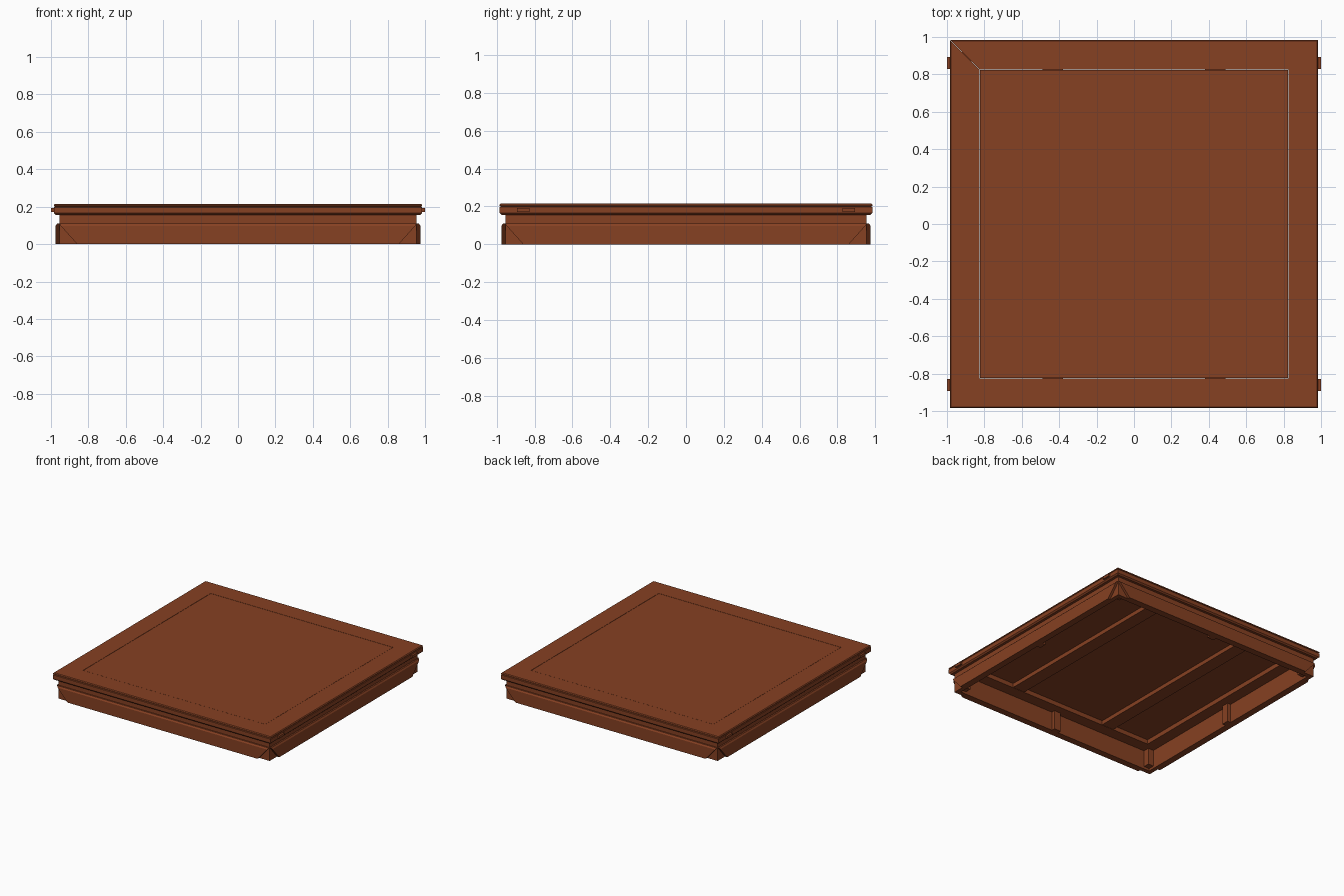
import bpy, bmesh
from math import pi
from mathutils import Matrix, Vector

cube = bpy.data.objects.get("Cube")
if cube:
    bpy.data.objects.remove(cube, do_unlink=True)

wood = bpy.data.materials.new("reddish_brown_wood")
wood.use_nodes = True
COLOUR = (0.24, 0.052, 0.016, 1)
wood.diffuse_color = COLOUR
wood.node_tree.nodes["Principled BSDF"].inputs["Base Color"].default_value = COLOUR

SIDES = {"front": 0, "left": 1, "back": 2, "right": 3}


def finish(name, bm):
    bmesh.ops.recalc_face_normals(bm, faces=bm.faces[:])
    mesh = bpy.data.meshes.new(name)
    bm.to_mesh(mesh)
    bm.free()
    mesh.materials.append(wood)
    obj = bpy.data.objects.new(name, mesh)
    bpy.context.collection.objects.link(obj)
    return obj


def box(name, lo, hi, turn=0):
    """Box between two corners, turned about z by quarter turns."""
    lo, hi = Vector(lo), Vector(hi)
    bm = bmesh.new()
    bmesh.ops.create_cube(bm, size=1)
    size = Matrix.Diagonal(hi - lo).to_4x4()
    place = Matrix.Rotation(turn * pi / 2, 4, "Z") @ Matrix.Translation((lo + hi) / 2)
    bmesh.ops.transform(bm, matrix=place @ size, verts=bm.verts[:])
    return finish(name, bm)


def four_boards(name, profile, half_length):
    """Extrude an (outward, z) profile along each side; half_length cuts the ends."""
    for side, turn in SIDES.items():
        bm = bmesh.new()
        ends = [[bm.verts.new((s * half_length(d, z), -d, z)) for d, z in profile]
                for s in (-1, 1)]
        a, b = ends
        bm.faces.new(a)
        bm.faces.new(b)
        for i in range(len(profile)):
            bm.faces.new((a[i - 1], a[i], b[i], b[i - 1]))
        bm.transform(Matrix.Rotation(turn * pi / 2, 4, "Z"))
        finish(side + "_" + name, bm)


def mitre(d, z):
    return d


# Tabletop: mitred border with a grooved edge, and a flush centre panel
four_boards("top_border", [
    (0.825, 0.155), (0.975, 0.155), (0.985, 0.165), (0.985, 0.197), (0.979, 0.2),
    (0.985, 0.203), (0.985, 0.209), (0.979, 0.215), (0.825, 0.215)], mitre)
box("centre_panel", (-0.823, -0.823, 0.19), (0.823, 0.823, 0.2145))

# Battens under the panel
for side, x in (("left", 0.435), ("right", -0.435)):
    box(side + "_batten", (x - 0.055, -0.825, 0.157), (x + 0.055, 0.825, 0.19))

# Skirt with slant-ended trim boards
four_boards("skirt", [(0.92, 0), (0.955, 0), (0.955, 0.155), (0.92, 0.155)], mitre)
four_boards("skirt_trim", [
    (0.955, 0), (0.975, 0), (0.975, 0.098), (0.967, 0.11), (0.955, 0.11)],
    lambda d, z: min(0.86 + 0.9 * z, 0.955))

# Blocks inside the skirt
for side, turn in SIDES.items():
    box(side + "_middle_block", (-0.03, -0.92, 0), (0.03, -0.89, 0.155), turn)
    box(side + "_corner_block", (-0.92, -0.92, 0.02), (-0.87, -0.87, 0.155), turn)

# Pegs on the left and right edges
for side, s in (("left", 1), ("right", -1)):
    for end, y in (("front", -0.86), ("back", 0.86)):
        x0, x1 = sorted((s * 0.98, s * 1.0))
        box(f"{end}_{side}_peg", (x0, y - 0.032, 0.172), (x1, y + 0.032, 0.193))
